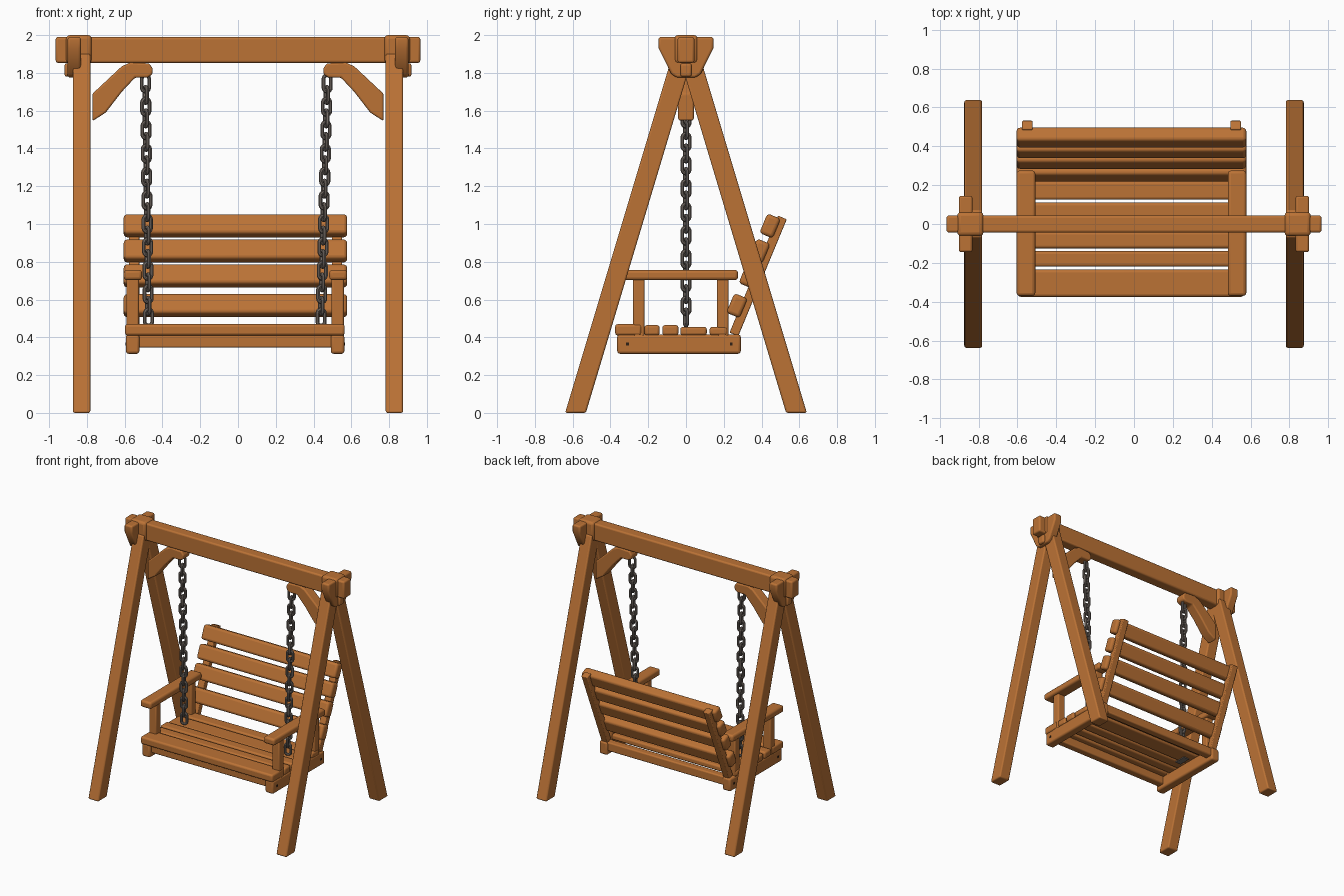
import bpy, bmesh, math
from mathutils import Matrix, Vector

if "Cube" in bpy.data.objects:
    bpy.data.objects.remove(bpy.data.objects["Cube"])


def material(name, rgb):
    m = bpy.data.materials.new(name)
    m.diffuse_color = (*rgb, 1)
    m.use_nodes = True
    m.node_tree.nodes["Principled BSDF"].inputs["Base Color"].default_value = m.diffuse_color
    return m


WOOD = material("warm wood", (0.50, 0.17, 0.036))
STEEL = material("chain steel", (0.19, 0.16, 0.14))
DARK = material("dark bolt", (0.03, 0.015, 0.008))


def finish(bm, name, mat, bevel=0.0):
    bmesh.ops.recalc_face_normals(bm, faces=bm.faces[:])
    me = bpy.data.meshes.new(name)
    bm.to_mesh(me)
    bm.free()
    me.materials.append(mat)
    ob = bpy.data.objects.new(name, me)
    bpy.context.collection.objects.link(ob)
    if bevel:
        mod = ob.modifiers.new("rounding", 'BEVEL')
        mod.width = bevel
        mod.segments = 3
        mod.limit_method = 'ANGLE'
        mod.angle_limit = math.radians(35)
    bpy.ops.object.select_all(action='DESELECT')
    ob.select_set(True)
    bpy.context.view_layer.objects.active = ob
    bpy.ops.object.shade_smooth_by_angle(angle=math.radians(40))
    return ob


def box(name, x, y, z, bevel=0.012, mat=WOOD):
    """Rounded box from (min, max) ranges."""
    bm = bmesh.new()
    size = [abs(r[1] - r[0]) for r in (x, y, z)]
    mid = [(r[0] + r[1]) / 2 for r in (x, y, z)]
    bmesh.ops.create_cube(bm, size=1,
                          matrix=Matrix.Translation(mid) @ Matrix.Diagonal((*size, 1)))
    return finish(bm, name, mat, bevel)


def tilted_box(name, x, centre, thick, length, angle, bevel):
    """Box leaning backwards about the x axis."""
    bm = bmesh.new()
    mat = (Matrix.Translation(((x[0] + x[1]) / 2, *centre)) @ Matrix.Rotation(-angle, 4, 'X')
           @ Matrix.Diagonal((x[1] - x[0], thick, length, 1)))
    bmesh.ops.create_cube(bm, size=1, matrix=mat)
    return finish(bm, name, WOOD, bevel)


def prism(name, outline, offset, depth, bevel):
    """Closed outline of 3D points pushed along depth."""
    bm = bmesh.new()
    face = bm.faces.new([bm.verts.new(Vector(p) + Vector(offset)) for p in outline])
    new = bmesh.ops.extrude_face_region(bm, geom=[face])['geom']
    bmesh.ops.translate(bm, vec=depth,
                        verts=[v for v in new if isinstance(v, bmesh.types.BMVert)])
    return finish(bm, name, WOOD, bevel)


# Top beam
box("top_beam", (-0.965, 0.965), (-0.044, 0.044), (1.853, 1.99), 0.012)

BRACE = [(.77, 1.545), (.77, 1.69), (.615, 1.835), (.57, 1.855), (.47, 1.85), (.45, 1.82),
         (.455, 1.79), (.48, 1.775), (.545, 1.775), (.615, 1.70), (.70, 1.59)]
PLATE = [(-.145, 1.99), (-.145, 1.93), (-.078, 1.795), (-.05, 1.775),
         (.05, 1.775), (.078, 1.795), (.145, 1.93), (.145, 1.99)]

for s, side in ((-1, "left"), (1, "right")):
    # A-frame legs
    for t, end in ((-1, "front"), (1, "back")):
        leg = [(t * .64, 0), (t * .53, 0), (-t * .04, 1.90), (t * .07, 1.90)]
        prism(f"{side}_{end}_leg", [(s * .782, y, z) for y, z in leg], (0, 0, 0),
              (s * .092, 0, 0), 0.01)
    # Joint block and outer plate at the apex
    box(f"{side}_apex_block", (s * .775, s * .91), (-.062, .062), (1.85, 2.0), 0.02)
    prism(f"{side}_apex_plate", [(s * .832, y, z) for y, z in PLATE], (0, 0, 0),
          (s * .07, 0, 0), 0.012)
    box(f"{side}_apex_peg", (s * .86, s * .918), (-.03, .03), (1.78, 1.85), 0.012)
    # Curved brace under the beam
    prism(f"{side}_brace", [(s * x, -.042, z) for x, z in BRACE], (0, 0, 0),
          (0, .084, 0), 0.01)

# Seat slats: (y range, top height)
for i, (y0, y1, top) in enumerate([(-.375, -.235, .47), (-.22, -.14, .465), (-.125, -.04, .465),
                                   (-.03, .11, .455), (.125, .22, .455)]):
    box(f"seat_slat_{i + 1}", (-.598, .565), (y0, y1), (.41, top), 0.014)

# Seat cross members
for y, end in ((-.31, "front"), (.25, "back")):
    box(f"{end}_cross_member", (-.54, .51), (y - .03, y + .03), (.345, .415), 0.01)

LEAN = math.atan(0.415)
for side, x0, x1, ax0, ax1, out in (("left", -.593, -.522, -.605, -.508, -.593),
                                    ("right", .492, .563, .483, .578, .563)):
    # Side rail with bolt heads
    box(f"{side}_seat_rail", (x0, x1), (-.364, .29), (.313, .415), 0.014)
    for y in (-.31, .24):
        box(f"{side}_bolt", (out - .003, out + .003), (y - .007, y + .007),
            (.358, .372), 0, DARK)
    # Arm rest and posts
    for y, end in ((-.25, "front"), (.195, "back")):
        box(f"{side}_{end}_arm_post", (x0 + .003, x1 - .003), (y - .03, y + .03),
            (.40, .715), 0.01)
    box(f"{side}_arm_rest", (ax0, ax1), (-.37, .275), (.703, .757), 0.016)
    # Back stile
    xm = (x0 + x1) / 2 + (.008 if side == "left" else -.004)
    tilted_box(f"{side}_back_stile", (xm - .027, xm + .027), (.382, .725), .05, .67, LEAN, 0.006)

# Backrest slats
for i, z in enumerate((.568, .725, .857, .99)):
    tilted_box(f"back_slat_{i + 1}", (-.605, .578), (.445 - (.99 - z) * .415, z),
               .076, .112, LEAN, 0.018)


def chain(name, top, bottom, links):
    """Chain of stretched rings, each turned a quarter from the last."""
    bm = bmesh.new()
    top, bottom = Vector(top), Vector(bottom)
    n, k = 20, 8
    for i in range(links):
        c = top.lerp(bottom, i / (links - 1))
        turn = Matrix.Rotation(math.radians(20 + 90 * i), 3, 'Z')
        rings = []
        for a in range(n):
            u = math.tau * (a + .5) / n
            d = Vector((math.cos(u), 0, math.sin(u)))
            shift = Vector((0, 0, math.copysign(.022, d.z)))
            rings.append([bm.verts.new(c + turn @ (
                d * (.021 + .0105 * math.cos(math.tau * b / k)) + shift
                + Vector((0, .0105 * math.sin(math.tau * b / k), 0)))) for b in range(k)])
        for a in range(n):
            p, q = rings[a], rings[(a + 1) % n]
            for b in range(k):
                bm.faces.new((p[b], q[b], q[(b + 1) % k], p[(b + 1) % k]))
    return finish(bm, name, STEEL)


# Hanging chains and their anchor plates under the seat
for side, xt, xb in (("left", -.49, -.474), ("right", .472, .44)):
    chain(f"{side}_chain", (xt, 0, 1.745), (xb, 0, .505), 21)
    box(f"{side}_chain_anchor", (xb - .025, xb + .025), (-.05, .05), (.403, .411), 0, STEEL)
